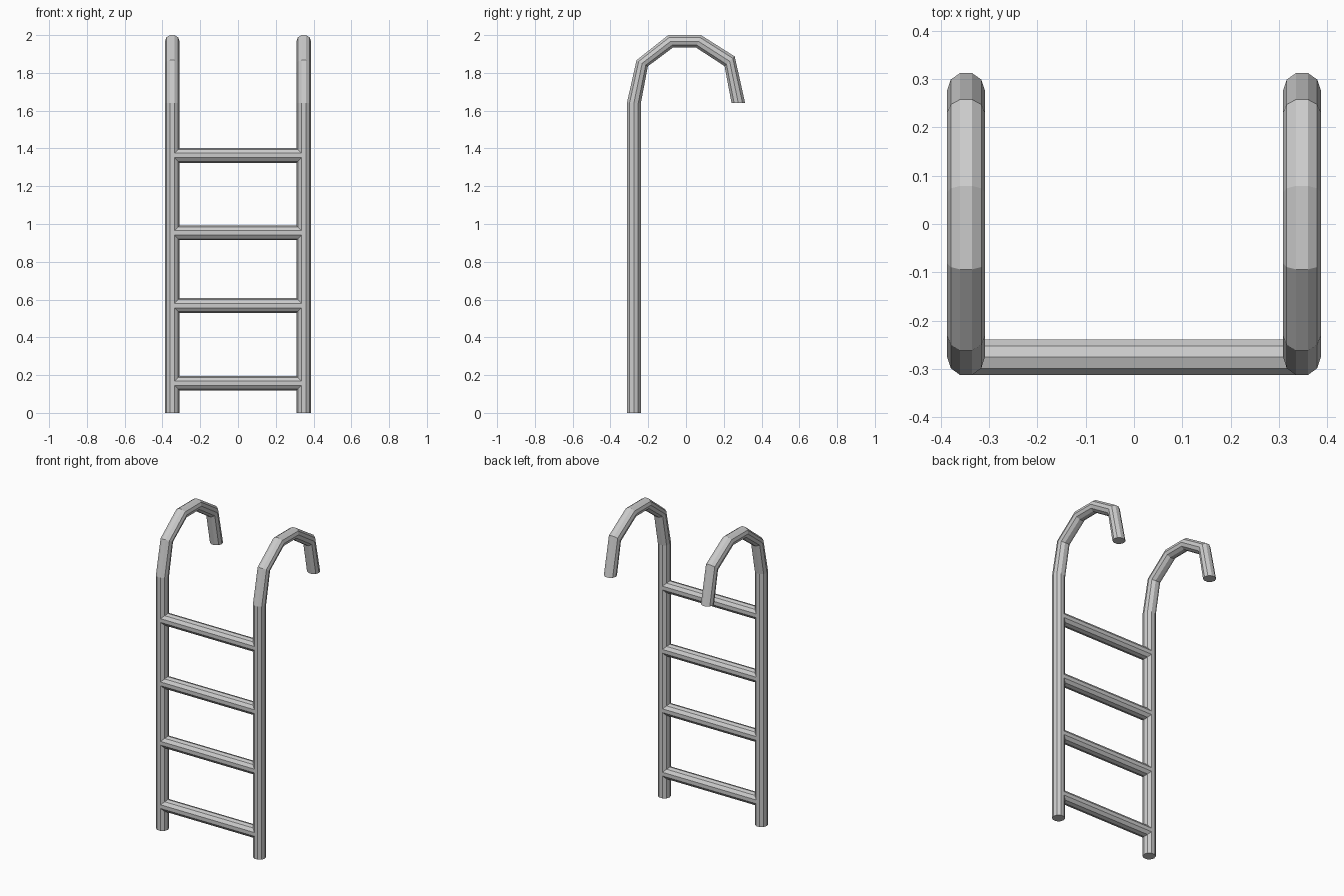
import bpy, bmesh, math
from mathutils import Vector

if "Cube" in bpy.data.objects:
    bpy.data.objects.remove(bpy.data.objects["Cube"])

SIDES = 10
R = 0.039                                  # tube radius
FLAT = R * math.cos(math.pi / SIDES)       # centre to flat facet
RAIL_X, RAIL_Y = 0.348, -0.276


def loft(name, rings):
    """Skin a closed tube through rings of points and cap both ends."""
    bm = bmesh.new()
    rows = [[bm.verts.new(p) for p in ring] for ring in rings]
    for a, b in zip(rows, rows[1:]):
        for i in range(SIDES):
            j = (i + 1) % SIDES
            bm.faces.new((a[i], a[j], b[j], b[i]))
    bm.faces.new(rows[0])
    bm.faces.new(rows[-1])
    bmesh.ops.recalc_face_normals(bm, faces=bm.faces)
    mesh = bpy.data.meshes.new(name)
    bm.to_mesh(mesh)
    bm.free()
    obj = bpy.data.objects.new(name, mesh)
    bpy.context.collection.objects.link(obj)
    return obj


def ring(center, u, v):
    """Ten-sided ring with its first corner along u."""
    angles = [2 * math.pi * i / SIDES for i in range(SIDES)]
    return [center + u * math.cos(a) + v * math.sin(a) for a in angles]


# Rail profile: outer (y, z) and inner (y, z) edge of the tube at each bend
profile = [
    ((RAIL_Y - FLAT, 0.0), (RAIL_Y + FLAT, 0.0)),
    ((RAIL_Y - FLAT, 1.64), (RAIL_Y + FLAT, 1.64)),
    ((-0.262, 1.867), (-0.202, 1.835)),
    ((-0.094, 2.0), (-0.069, 1.934)),
    ((0.079, 2.0), (0.053, 1.934)),
    ((0.258, 1.887), (0.204, 1.836)),
    ((0.313, 1.64), (0.241, 1.64)),
]

# Hooked side rails
for side, sign in (("left", -1), ("right", 1)):
    rings = []
    for outer, inner in profile:
        o = Vector((sign * RAIL_X, *outer))
        i = Vector((sign * RAIL_X, *inner))
        half = (o - i) / 2 * (R / FLAT)
        rings.append(ring((o + i) / 2, Vector((R, 0, 0)), half / math.sin(math.radians(72)) * (FLAT / R)))
    loft(side + "_rail", rings)

# Rungs, ending inside the rails
END = RAIL_X - 0.011
for n, z in enumerate((0.157, 0.568, 0.953, 1.363), 1):
    up, back = Vector((0, 0, R)), Vector((0, R, 0))
    loft(f"rung_{n}", [ring(Vector((x, RAIL_Y, z)), up, back) for x in (-END, END)])
